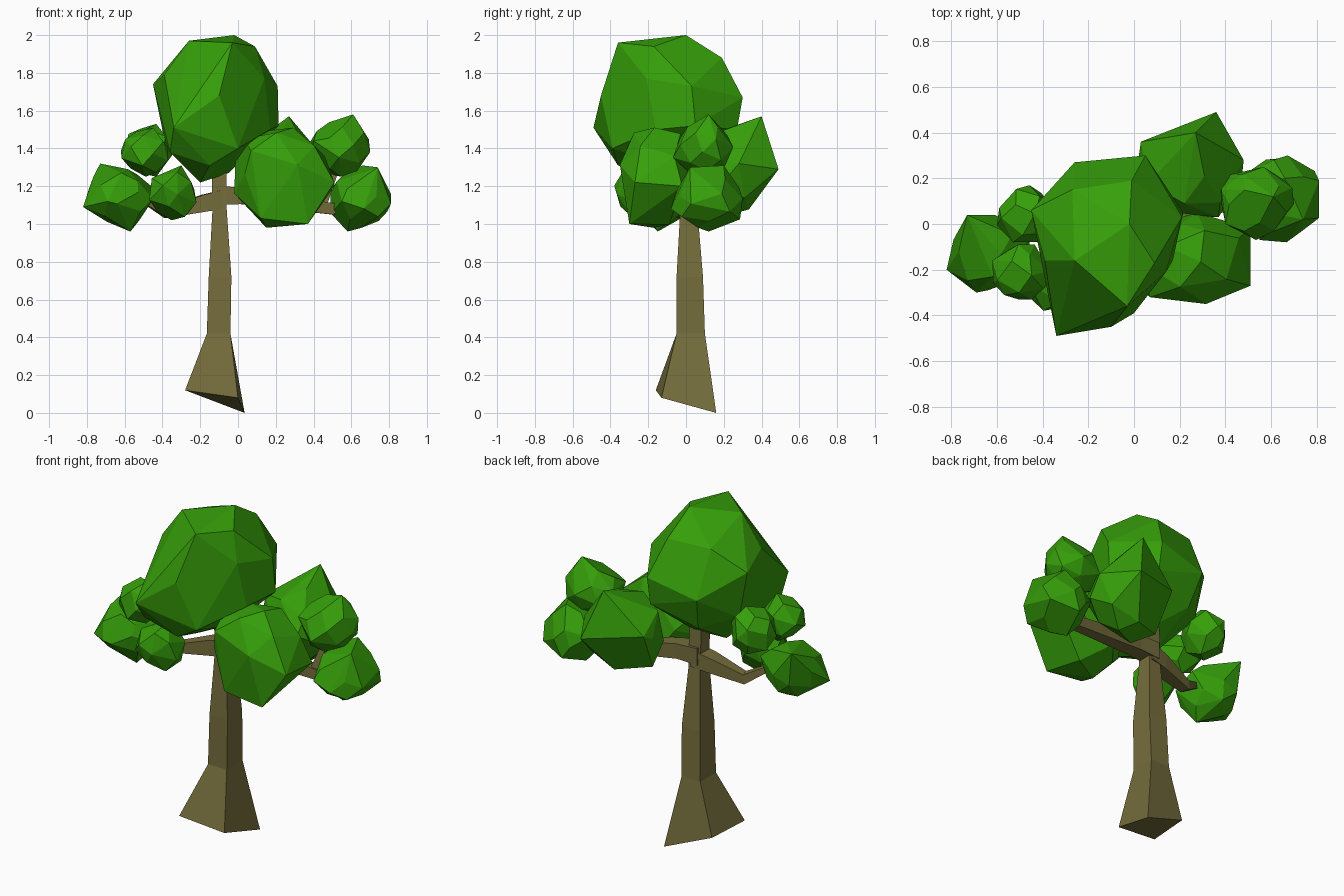
import bpy
import bmesh
import math
import random
from mathutils import Vector

default_cube = bpy.data.objects.get("Cube")
if default_cube:
    bpy.data.objects.remove(default_cube, do_unlink=True)


def make_material(name, colour):
    material = bpy.data.materials.new(name)
    material.use_nodes = True
    material.diffuse_color = colour
    material.node_tree.nodes["Principled BSDF"].inputs["Base Color"].default_value = colour
    return material


leaf_green = make_material("leaf green", (0.037, 0.345, 0.003, 1))
bark_brown = make_material("bark brown", (0.18, 0.155, 0.046, 1))


def finish(bm, name, material):
    bmesh.ops.recalc_face_normals(bm, faces=bm.faces)
    mesh = bpy.data.meshes.new(name)
    bm.to_mesh(mesh)
    bm.free()
    mesh.materials.append(material)
    part = bpy.data.objects.new(name, mesh)
    bpy.context.scene.collection.objects.link(part)
    return part


def faceted_hull(name, points, flatten):
    """Convex clump of leaves with nearly flat neighbouring faces merged."""
    bm = bmesh.new()
    for point in points:
        bm.verts.new(point)
    result = bmesh.ops.convex_hull(bm, input=bm.verts)
    inside = [item for item in result["geom_interior"] if isinstance(item, bmesh.types.BMVert)]
    bmesh.ops.delete(bm, geom=inside, context="VERTS")
    bmesh.ops.dissolve_limit(bm, angle_limit=math.radians(flatten),
                             verts=bm.verts, edges=bm.edges)
    return finish(bm, name, leaf_green)


def leaf_clump(name, low, high, seed, count=24, tips=()):
    """Uneven faceted ball fitted between two box corners, with optional tips."""
    rng = random.Random(seed)
    golden = math.pi * (3 - math.sqrt(5))
    points = []
    for index in range(count):
        height = 1 - 2 * (index + 0.5) / count
        ring = math.sqrt(1 - height * height)
        angle = index * golden + rng.uniform(-0.25, 0.25)
        direction = Vector((ring * math.cos(angle), ring * math.sin(angle), height))
        points.append(direction * rng.uniform(0.9, 1.1))
    fitted = [Vector() for point in points]
    for axis in range(3):
        smallest = min(point[axis] for point in points)
        largest = max(point[axis] for point in points)
        for source, target in zip(points, fitted):
            share = (source[axis] - smallest) / (largest - smallest)
            target[axis] = low[axis] + share * (high[axis] - low[axis])
    fitted.extend(Vector(tip) for tip in tips)
    return faceted_hull(name, fitted, flatten=12)


def loft(name, rings):
    """Skin four-cornered rings into a closed limb."""
    bm = bmesh.new()
    loops = [[bm.verts.new(corner) for corner in ring] for ring in rings]
    for lower, upper in zip(loops, loops[1:]):
        for side in range(4):
            following = (side + 1) % 4
            bm.faces.new((lower[side], lower[following], upper[following], upper[side]))
    bm.faces.new(loops[0])
    bm.faces.new(loops[-1])
    return finish(bm, name, bark_brown)


def level_ring(left, right, front, back, height):
    return [(left, front, height), (right, front, height),
            (right, back, height), (left, back, height)]


def branch(name, path, thickness):
    """Square limb that tapers along a bent path."""
    path = [Vector(point) for point in path]
    rings = []
    for index, point in enumerate(path):
        before = path[max(index - 1, 0)]
        after = path[min(index + 1, len(path) - 1)]
        along = (after - before).normalized()
        guide = Vector((0, 1, 0)) if abs(along.z) > 0.8 else Vector((0, 0, 1))
        across = along.cross(guide).normalized()
        upward = across.cross(along)
        half = thickness[index]
        rings.append([point + (across * a + upward * b) * half
                      for a, b in ((-1, -1), (1, -1), (1, 1), (-1, 1))])
    return loft(name, rings)


# Trunk with a flared, slanted foot
foot = [(-0.28, -0.16, 0.12), (0, -0.13, 0.08), (0.035, 0.16, 0), (-0.25, 0.11, 0.11)]
loft("trunk", [
    foot,
    level_ring(-0.165, -0.04, -0.05, 0.10, 0.42),
    level_ring(-0.155, -0.035, -0.05, 0.09, 0.72),
    level_ring(-0.135, -0.06, -0.03, 0.06, 1.08),
    level_ring(-0.14, -0.06, -0.03, 0.05, 1.4),
])

# Branches
branch("right_branch", [(-0.12, 0.02, 1.15), (0.02, 0.03, 1.15),
                        (0.5, 0.10, 1.08), (0.62, 0.11, 1.13)],
       (0.05, 0.045, 0.03, 0.02))
branch("right_twig", [(0.45, 0.09, 1.1), (0.54, 0.12, 1.35)], (0.02, 0.015))
branch("left_branch", [(-0.08, 0.02, 1.13), (-0.18, 0.01, 1.11),
                       (-0.38, -0.02, 1.06), (-0.55, -0.1, 1.16)],
       (0.05, 0.045, 0.028, 0.012))

# Main crown
faceted_hull("main_crown", [
    (-0.02, 0, 2), (-0.26, -0.16, 1.97), (-0.03, -0.36, 1.96), (0.09, -0.17, 1.94),
    (-0.01, 0.19, 1.88), (-0.27, 0.15, 1.87), (-0.39, -0.16, 1.79), (0.14, -0.21, 1.77),
    (-0.45, 0.06, 1.74), (0.21, 0.03, 1.73), (-0.1, -0.45, 1.68), (0.05, 0.3, 1.67),
    (-0.26, 0.27, 1.6), (-0.34, -0.49, 1.51), (0.215, 0.05, 1.52), (0.17, -0.16, 1.5),
    (0.05, 0.27, 1.5), (-0.39, 0.05, 1.45), (0, -0.39, 1.4), (-0.22, 0.2, 1.4),
    (-0.36, -0.38, 1.38), (-0.15, -0.36, 1.31), (-0.05, 0, 1.27), (-0.2, -0.1, 1.22),
], flatten=9)

# Large side clumps
leaf_clump("front_right_clump", (-0.02, -0.35, 0.98), (0.5, 0.05, 1.51), seed=4, count=26,
           tips=[(0.51, -0.27, 1.22), (0.51, -0.02, 1.2), (0.37, -0.3, 1),
                 (0.12, -0.3, 1.03), (0.08, -0.2, 1.46), (0.2, -0.34, 1.35)])
leaf_clump("back_right_clump", (0.02, 0.03, 1.05), (0.47, 0.4, 1.5), seed=9, count=22,
           tips=[(0.27, 0.4, 1.57), (0.36, 0.49, 1.29), (0.03, 0.36, 1.34),
                 (0.48, 0.28, 1.32), (0.37, 0.03, 1.3)])

# Small clumps at the branch ends
leaf_clump("right_upper_clump", (0.38, -0.07, 1.25), (0.7, 0.25, 1.55), seed=3,
           tips=[(0.61, 0.12, 1.58), (0.4, 0, 1.44)])
leaf_clump("right_lower_clump", (0.49, -0.08, 0.98), (0.81, 0.3, 1.28), seed=5,
           tips=[(0.74, 0.02, 1.3), (0.66, 0.2, 1.31), (0.58, 0.12, 0.96),
                 (0.55, -0.07, 1.12), (0.81, 0.19, 1.16)])
leaf_clump("left_outer_clump", (-0.79, -0.29, 0.99), (-0.45, 0.04, 1.29), seed=7,
           tips=[(-0.73, 0.04, 1.32), (-0.57, -0.15, 0.96), (-0.82, -0.2, 1.09),
                 (-0.69, -0.3, 1.12)])
leaf_clump("left_upper_front_clump", (-0.62, -0.33, 1.25), (-0.37, -0.09, 1.51), seed=8, count=20)
leaf_clump("left_upper_back_clump", (-0.6, -0.08, 1.25), (-0.35, 0.17, 1.53), seed=6, count=22)
leaf_clump("left_inner_clump", (-0.47, -0.38, 1.02), (-0.22, -0.12, 1.31), seed=2, count=20)
